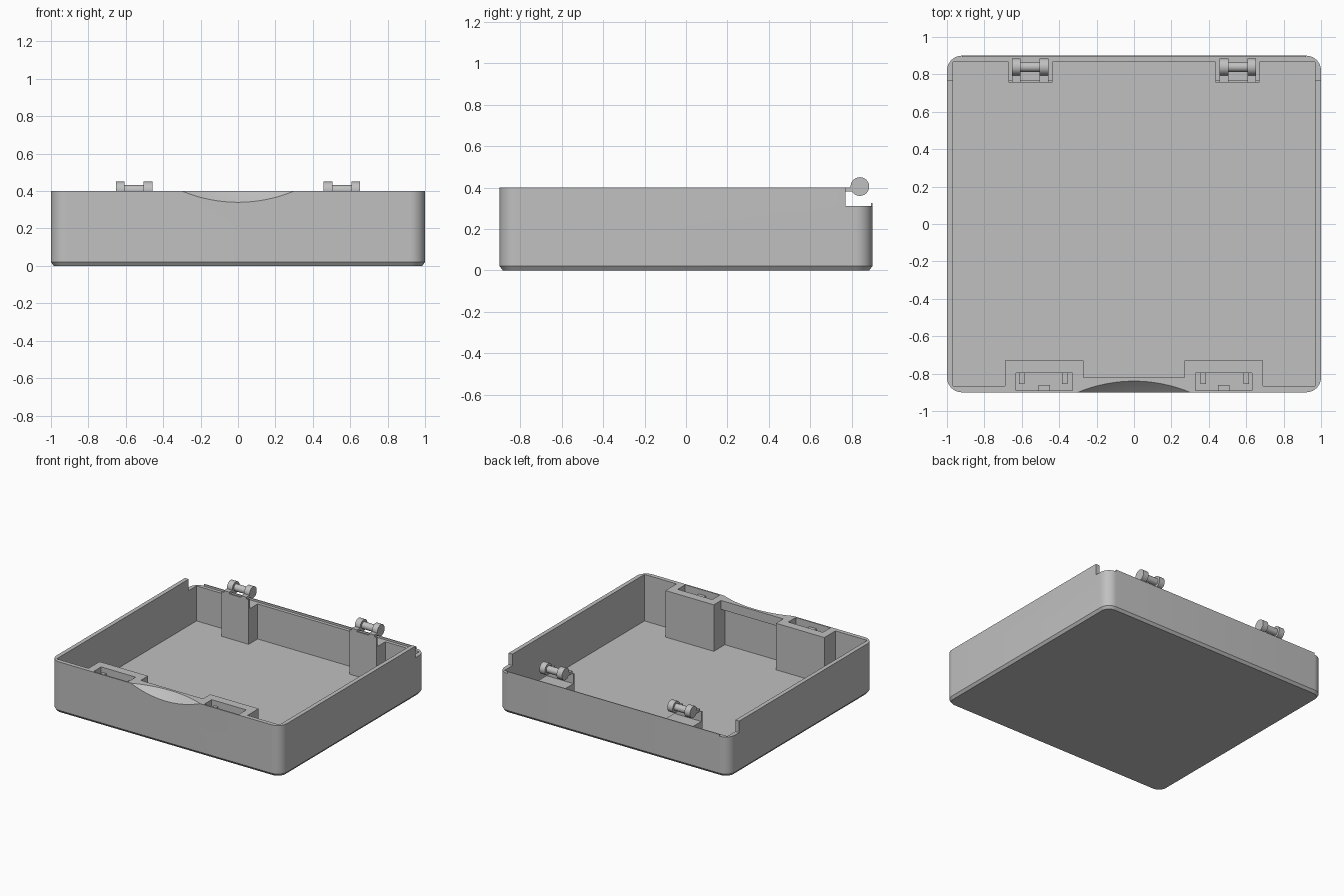
import bpy, bmesh, math
from mathutils import Matrix, Vector

default = bpy.data.objects.get("Cube")
if default:
    bpy.data.objects.remove(default, do_unlink=True)

grey = bpy.data.materials.new("plain grey")
grey.use_nodes = True
colour = (0.53, 0.53, 0.53, 1)
grey.diffuse_color = colour
grey.node_tree.nodes["Principled BSDF"].inputs["Base Color"].default_value = colour


def make(name, bm):
    bmesh.ops.recalc_face_normals(bm, faces=bm.faces)
    mesh = bpy.data.meshes.new(name)
    bm.to_mesh(mesh)
    bm.free()
    mesh.materials.append(grey)
    ob = bpy.data.objects.new(name, mesh)
    bpy.context.collection.objects.link(ob)
    return ob


def box(name, low, high):
    low, high = Vector(low), Vector(high)
    bm = bmesh.new()
    bmesh.ops.create_cube(bm, size=1, matrix=Matrix.Translation((low + high) / 2)
                          @ Matrix.Diagonal((*(high - low), 1)))
    return make(name, bm)


def side_box(name, side, x0, x1, y0, y1, z0, z1):
    xs = sorted((side * x0, side * x1))
    return box(name, (xs[0], y0, z0), (xs[1], y1, z1))


def pin(name, x0, x1, y, z, radius):
    bm = bmesh.new()
    turn = Matrix.Translation(((x0 + x1) / 2, y, z)) @ Matrix.Rotation(math.pi / 2, 4, 'Y')
    bmesh.ops.create_cone(bm, cap_ends=True, segments=40, radius1=radius,
                          radius2=radius, depth=abs(x1 - x0), matrix=turn)
    ob = make(name, bm)
    smooth(ob)
    return ob


def cut(ob, cutter):
    mod = ob.modifiers.new("cut", 'BOOLEAN')
    mod.operation = 'DIFFERENCE'
    mod.solver = 'EXACT'
    mod.object = cutter
    bpy.context.view_layer.objects.active = ob
    bpy.ops.object.modifier_apply(modifier=mod.name)


def smooth(ob):
    bpy.ops.object.select_all(action='DESELECT')
    ob.select_set(True)
    bpy.context.view_layer.objects.active = ob
    bpy.ops.object.shade_smooth_by_angle(angle=math.radians(25))


def rounded_outline(inset, radius, steps=10):
    points = []
    for i, (sx, sy) in enumerate(((1, 1), (-1, 1), (-1, -1), (1, -1))):
        for k in range(steps + 1):
            a = math.pi / 2 * (i + k / steps)
            points.append((sx * (1 - inset - radius) + radius * math.cos(a),
                           sy * (0.9 - inset - radius) + radius * math.sin(a)))
    return points


# Tray body: rounded prism with a chamfered bottom edge
HEIGHT, FLOOR, WALL = 0.4, 0.035, 0.033
bm = bmesh.new()
rings = [[bm.verts.new((x, y, z)) for x, y in rounded_outline(inset, radius)]
         for z, inset, radius in ((0, 0.015, 0.065), (0.02, 0, 0.08), (HEIGHT, 0, 0.08))]
for low, high in zip(rings, rings[1:]):
    for i in range(len(low)):
        j = (i + 1) % len(low)
        bm.faces.new((low[i], low[j], high[j], high[i]))
bm.faces.new(rings[0])
bm.faces.new(rings[-1])
tray = make("tray", bm)

# Cutters: hollow interior, lowered back edge, finger scoop
inner_x, inner_y = 1 - WALL, 0.9 - WALL
hollow = box("hollow_cutter", (-inner_x, -inner_y, FLOOR), (inner_x, inner_y, 1))
back_step = box("back_step_cutter", (-2, 0.77, 0.31), (2, 2, 1))
bm = bmesh.new()
bmesh.ops.create_uvsphere(bm, u_segments=160, v_segments=80, radius=1.0615,
                          matrix=Matrix.Translation((0, -1.62, 1.12)))
scoop = make("scoop_cutter", bm)
cutters = [hollow, back_step, scoop]
for cutter in cutters:
    cutter.hide_render = True
    cut(tray, cutter)

# Thick rim behind the finger scoop
rim = box("scoop_rim", (-0.27, -inner_y, 0.33), (0.27, -0.82, HEIGHT))
cut(rim, scoop)
smooth(rim)

# Thin lip along the lowered back edge
box("back_lip", (-0.92, 0.893, 0.31), (0.92, 0.9, 0.325))

for side, word in ((1, "left"), (-1, "right")):
    # Latch block with an open pocket
    block = side_box(word + "_latch_block", side, 0.27, 0.69, -inner_y, -0.73, FLOOR, HEIGHT)
    pocket = side_box(word + "_pocket_cutter", side, 0.33, 0.63, -0.89, -0.797, 0.2, 1)
    pocket.hide_render = True
    cutters.append(pocket)
    cut(block, pocket)
    cut(tray, pocket)
    for n, x in enumerate((0.355, 0.585)):
        side_box(f"{word}_latch_tab_{n + 1}", side, x, x + 0.03, -0.855, -0.797, 0.2, 0.36)
    side_box(word + "_latch_stop", side, 0.45, 0.51, -0.89, -0.86, 0.2, 0.36)

    # Hinge post, upright plate, arms and pin
    side_box(word + "_hinge_post", side, 0.437, 0.672, 0.757, inner_y, FLOOR, 0.31)
    side_box(word + "_hinge_plate", side, 0.437, 0.672, 0.757, 0.77, 0.31, 0.385)
    pin(word + "_hinge_shaft", side * 0.5, side * 0.61, 0.84, 0.405, 0.027)
    for n, x in enumerate((0.457, 0.606)):
        side_box(f"{word}_hinge_arm_{n + 1}", side, x, x + 0.047, 0.757, 0.83, 0.38, 0.4)
        pin(f"{word}_hinge_disc_{n + 1}", side * x, side * (x + 0.047), 0.84, 0.405, 0.045)

smooth(tray)
for cutter in cutters:
    bpy.data.objects.remove(cutter, do_unlink=True)
